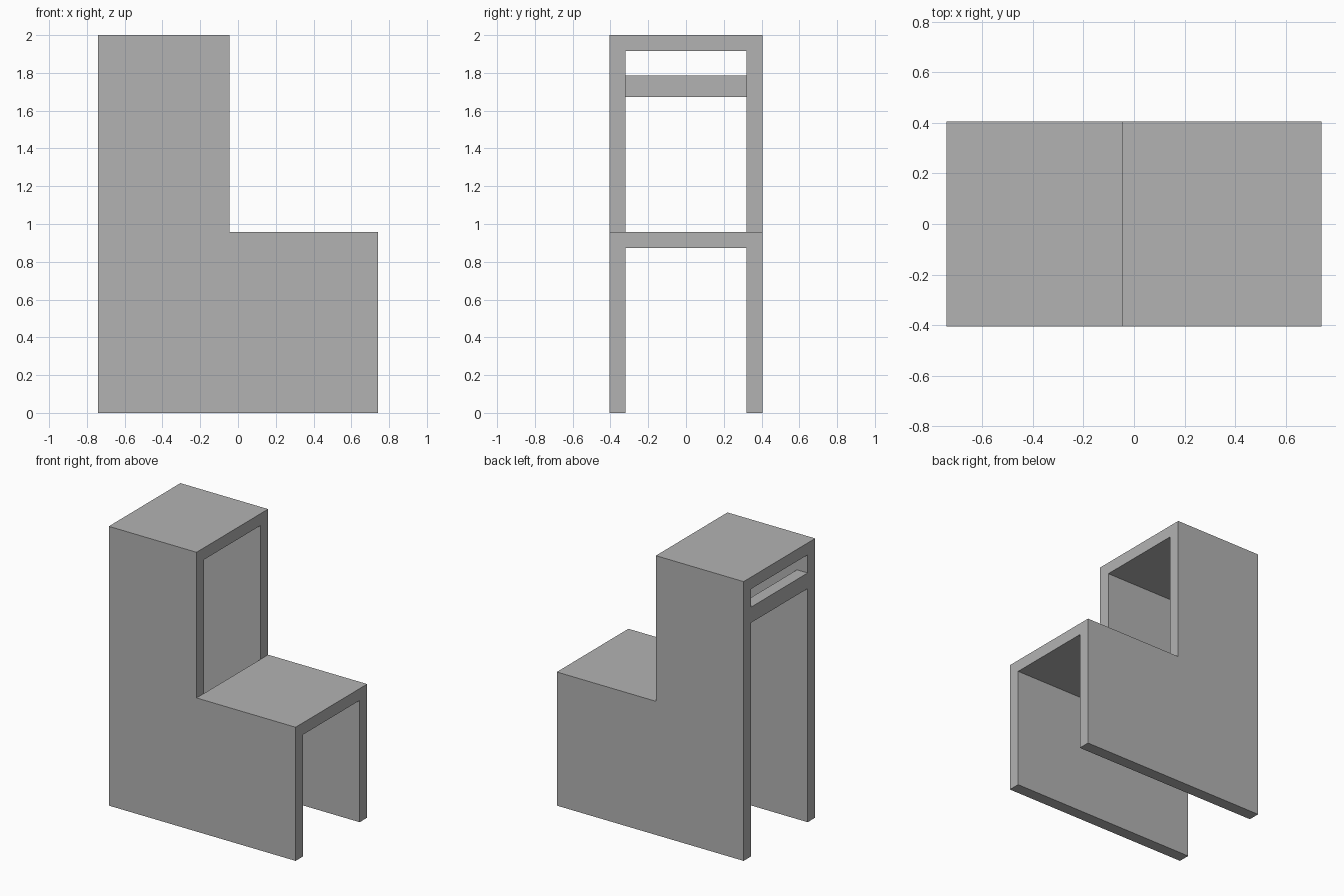
import bpy
import bmesh
from mathutils import Vector

cube = bpy.data.objects.get("Cube")
if cube:
    bpy.data.objects.remove(cube, do_unlink=True)

# Main dimensions
END = 0.74       # half length in x
STEP = -0.045    # where the tall part meets the low part
HALF = 0.405     # half width in y
T = 0.085        # panel thickness
LOW, TOP = 0.957, 2.0
INNER = HALF - T

grey = bpy.data.materials.new("plain grey")
grey.use_nodes = True
colour = (0.45, 0.45, 0.45, 1)
grey.diffuse_color = colour
grey.node_tree.nodes["Principled BSDF"].inputs["Base Color"].default_value = colour


def extrude_profile(name, profile, y0, y1):
    """Extrude an x-z outline from y0 to y1."""
    bm = bmesh.new()
    face = bm.faces.new([bm.verts.new((x, y0, z)) for x, z in profile])
    result = bmesh.ops.extrude_face_region(bm, geom=[face])
    moved = [v for v in result["geom"] if isinstance(v, bmesh.types.BMVert)]
    bmesh.ops.translate(bm, verts=moved, vec=Vector((0, y1 - y0, 0)))
    bmesh.ops.recalc_face_normals(bm, faces=bm.faces)
    mesh = bpy.data.meshes.new(name)
    bm.to_mesh(mesh)
    bm.free()
    mesh.materials.append(grey)
    obj = bpy.data.objects.new(name, mesh)
    bpy.context.collection.objects.link(obj)
    return obj


def cross_panel(name, x0, x1, z0, z1):
    """Box that spans the gap between the side panels."""
    return extrude_profile(name, [(x0, z0), (x1, z0), (x1, z1), (x0, z1)],
                           -INNER, INNER)


# L-shaped side panels
outline = [(-END, 0), (END, 0), (END, LOW), (STEP, LOW), (STEP, TOP), (-END, TOP)]
extrude_profile("front_side_panel", outline, -HALF, -INNER)
extrude_profile("back_side_panel", outline, INNER, HALF)

# Panels and rail between the sides
cross_panel("seat_panel", STEP, END, LOW - T, LOW)
cross_panel("top_panel", -END, STEP, TOP - T, TOP)
cross_panel("end_rail", -END, -END + T, 1.673, 1.785)
